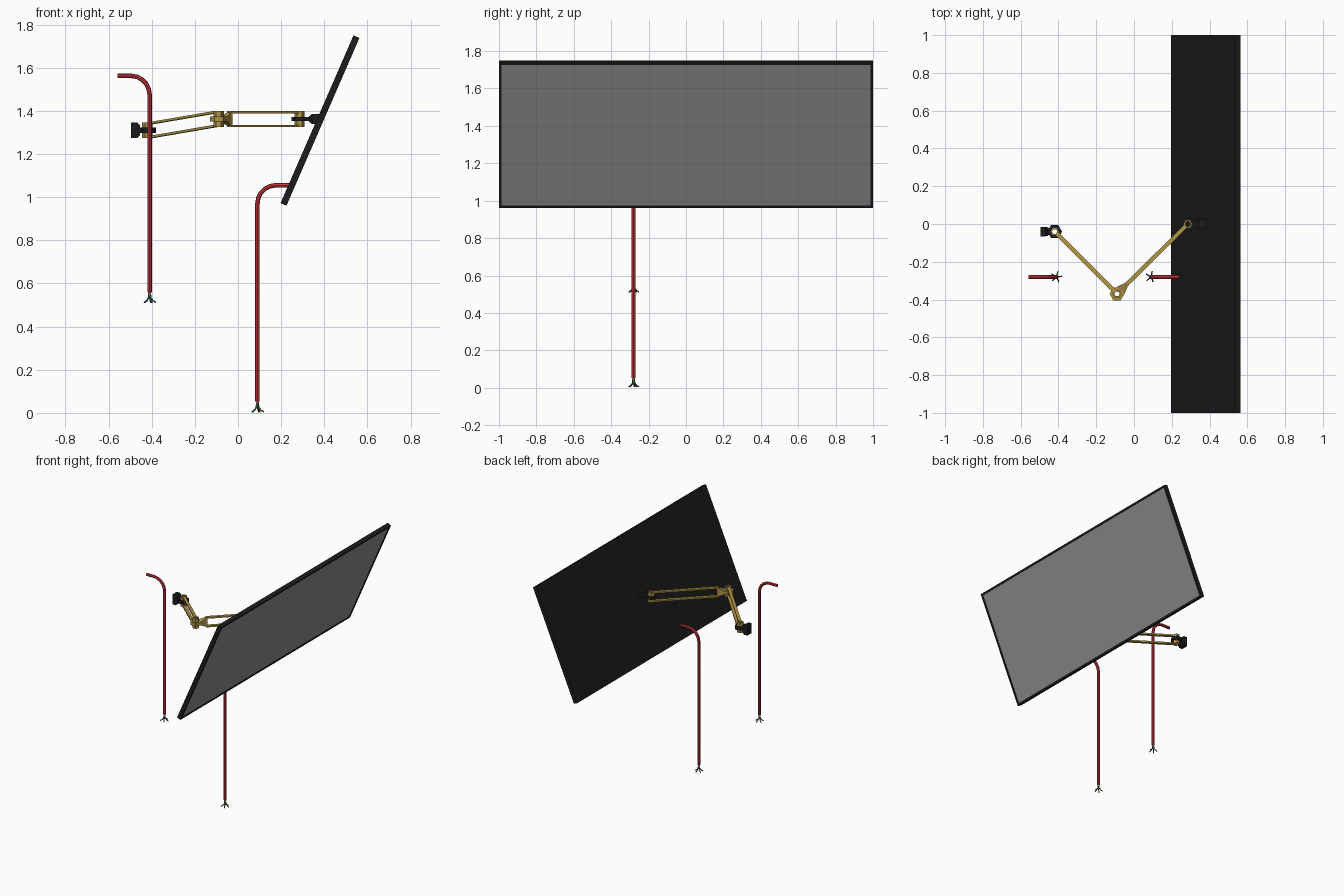
import bpy, bmesh, math
from mathutils import Vector, Matrix

if "Cube" in bpy.data.objects:
    bpy.data.objects.remove(bpy.data.objects["Cube"])


def material(name, *rgb):
    m = bpy.data.materials.new(name)
    m.diffuse_color = (*rgb, 1)
    m.use_nodes = True
    m.node_tree.nodes["Principled BSDF"].inputs["Base Color"].default_value = m.diffuse_color
    return m


BLACK = material("black", 0.012, 0.012, 0.012)
GLASS = material("screen grey", 0.27, 0.27, 0.27)
BRASS = material("brass", 0.42, 0.29, 0.06)
RED = material("red", 0.62, 0.04, 0.05)
WHITE = material("white", 0.7, 0.7, 0.7)
WIRES = [material("blue", 0.05, 0.1, 0.6), material("green", 0.08, 0.4, 0.05),
         material("brown", 0.12, 0.05, 0.03)]


def add(name, bm, *mats):
    bmesh.ops.recalc_face_normals(bm, faces=bm.faces)
    me = bpy.data.meshes.new(name)
    bm.to_mesh(me)
    bm.free()
    ob = bpy.data.objects.new(name, me)
    for m in mats:
        me.materials.append(m)
    bpy.context.collection.objects.link(ob)
    return ob


def bar(name, a, b, w, h, mat, w2=None, h2=None):
    """Rectangular bar from a to b, optionally tapering to w2 x h2."""
    a, b = Vector(a), Vector(b)
    d = b - a
    side = Vector((-d.y, d.x, 0)).normalized()
    up = Vector((0, 0, 1))
    bm = bmesh.new()
    rings = []
    for p, ww, hh in ((a, w, h), (b, w2 or w, h2 or h)):
        rings.append([bm.verts.new(p + side * s * ww / 2 + up * t * hh / 2)
                      for s, t in ((-1, -1), (1, -1), (1, 1), (-1, 1))])
    for i in range(4):
        j = (i + 1) % 4
        bm.faces.new((rings[0][i], rings[0][j], rings[1][j], rings[1][i]))
    bm.faces.new(rings[0])
    bm.faces.new(rings[1])
    return add(name, bm, mat)


def collar(name, c, r_out, r_in, h, mat, n=6):
    """Hollow prism standing on the z axis."""
    bm = bmesh.new()
    rings = []
    for r, z in ((r_out, -h / 2), (r_out, h / 2), (r_in, h / 2), (r_in, -h / 2)):
        rings.append([bm.verts.new((c[0] + r * math.cos(math.tau * i / n),
                                    c[1] + r * math.sin(math.tau * i / n), c[2] + z))
                      for i in range(n)])
    for k in range(4):
        p, q = rings[k], rings[(k + 1) % 4]
        for i in range(n):
            j = (i + 1) % n
            bm.faces.new((p[i], p[j], q[j], q[i]))
    return add(name, bm, mat)


def tube(name, pts, r, mat):
    cu = bpy.data.curves.new(name, 'CURVE')
    cu.dimensions = '3D'
    cu.bevel_depth = r
    cu.bevel_resolution = 2
    cu.use_fill_caps = True
    sp = cu.splines.new('POLY')
    sp.points.add(len(pts) - 1)
    for p, co in zip(sp.points, pts):
        p.co = (*co, 1)
    cu.materials.append(mat)
    ob = bpy.data.objects.new(name, cu)
    bpy.context.collection.objects.link(ob)
    bpy.ops.object.select_all(action='DESELECT')
    ob.select_set(True)
    bpy.context.view_layer.objects.active = ob
    bpy.ops.object.convert(target='MESH')
    bpy.ops.object.shade_smooth_by_angle()


# Tilted screen: black casing with a slightly recessed grey face
bm = bmesh.new()
bmesh.ops.create_cube(bm, size=1, matrix=Matrix.Diagonal((0.03, 2.0, 0.848, 1)))
front = max(bm.faces, key=lambda f: f.calc_center_median().x)
bmesh.ops.inset_region(bm, faces=[front], thickness=0.02)
front.material_index = 1
inner = bmesh.ops.extrude_face_region(bm, geom=[front])
bmesh.ops.delete(bm, geom=[front], context='FACES_ONLY')
bmesh.ops.translate(bm, vec=(-0.004, 0, 0),
                    verts=[v for v in inner["geom"] if isinstance(v, bmesh.types.BMVert)])
for f in bm.faces:
    if abs(f.normal.x) < 0.5 or f.calc_area() < 0.5:
        f.material_index = 0
screen = add("screen", bm, BLACK, GLASS)
screen.location = (0.38, 0, 1.355)
screen.rotation_euler = (0, math.radians(23.5), 0)

# Arm joints: wall end, elbow, screen end
A, B, C = Vector((-0.42, -0.04, 1.31)), Vector((-0.09, -0.37, 1.362)), Vector((0.285, 0, 1.362))
for name, c in (("wall", A), ("elbow", B), ("screen", C)):
    collar(name + "_joint_barrel", c, 0.024, 0.014, 0.074, BRASS)
collar("wall_joint_nut", A, 0.039, 0.024, 0.024, BLACK)
collar("elbow_nut", B, 0.039, 0.024, 0.022, BRASS)
collar("screen_joint_nut", C, 0.037, 0.024, 0.02, BLACK)

# Parallel rods of both arm sections
dir2 = (C - B).normalized()
dir1 = Vector((1, -1, 0)).normalized()
E = B + dir2 * 0.068
for name, z in (("upper", 0.032), ("lower", -0.032)):
    off = Vector((0, 0, z))
    bar(name + "_wall_rod", A + off + dir1 * 0.018, B + off - dir1 * 0.018, 0.022, 0.011, BRASS)
    bar(name + "_screen_rod", E + off, C + off - dir2 * 0.018, 0.022, 0.011, BRASS)

# Elbow bracket joining the two sections
bar("elbow_bracket", B + dir2 * 0.028, E, 0.055, 0.022, BRASS, 0.024, 0.06)
bar("elbow_bracket_end", E, E + dir2 * 0.012, 0.024, 0.074, BRASS)

# Wall mount
bar("wall_mount", (-0.495, A.y, A.z), (-0.468, A.y, A.z), 0.05, 0.074, BLACK)
bar("wall_mount_taper", (-0.468, A.y, A.z), (-0.455, A.y, A.z), 0.05, 0.074, BLACK, 0.044, 0.05)
bar("wall_mount_neck", (-0.455, A.y, A.z), (-0.44, A.y, A.z), 0.036, 0.024, BLACK)

# Screen mount
bar("screen_mount_neck", (0.305, 0, C.z), (0.33, 0, C.z), 0.03, 0.02, BLACK)
bar("screen_mount_taper", (0.33, 0, C.z), (0.342, 0, C.z), 0.03, 0.026, BLACK, 0.05, 0.046)
bar("screen_mount", (0.342, 0, C.z), (0.378, 0, C.z), 0.05, 0.046, BLACK)


# Red cables with splayed wire ends
def cable(name, x, z0, s, first):
    y, r = -0.28, 0.085
    top = z0 + 1.055
    pts = [(x, y, z0 + 0.052)]
    for i in range(6):
        t = math.pi / 2 * i / 5
        pts.append((x + s * r * (1 - math.cos(t)), y, top - r + r * math.sin(t)))
    pts.append((x + s * 0.148, y, top))
    tube(name + "_sheath", pts, 0.0105, RED)
    tube(name + "_core", [(x, y, z0 + 0.038), (x, y, z0 + 0.06)], 0.0075, WHITE)
    for i in range(5):
        a = math.tau * i / 5 + 0.1
        c, d = math.cos(a), math.sin(a)
        path = [(x + q * c, y + q * d, z0 + h) for q, h in
                ((0.004, 0.045), (0.006, 0.026), (0.016, 0.013), (0.029, 0.005))]
        tube(f"{name}_wire_{i}", path, 0.0035, WIRES[(i + first) % 3])


cable("left_cable", -0.41, 0.507, -1, 0)
cable("right_cable", 0.09, 0.0, 1, 1)
